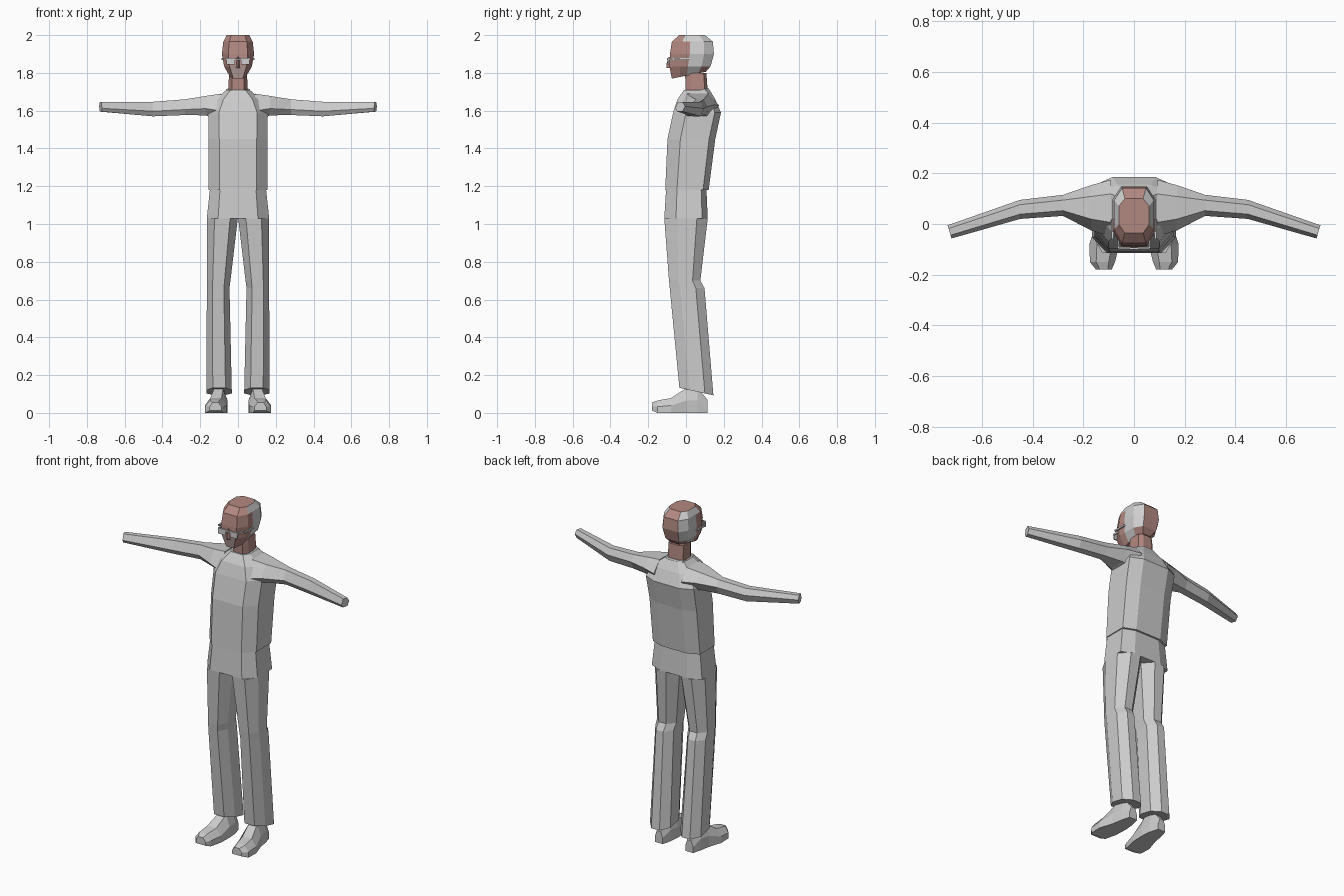
import bpy
import bmesh
from mathutils import Vector

if "Cube" in bpy.data.objects:
    bpy.data.objects.remove(bpy.data.objects["Cube"], do_unlink=True)


def material(name, red, green, blue):
    mat = bpy.data.materials.new(name)
    mat.use_nodes = True
    color = (red, green, blue, 1)
    mat.diffuse_color = color
    mat.node_tree.nodes["Principled BSDF"].inputs["Base Color"].default_value = color
    return mat


cloth = material("light grey cloth", .6, .6, .6)
skin = material("brown skin", .45, .25, .22)
hair = material("grey hair", .64, .63, .63)
beard = material("greying beard", .48, .36, .34)

# Unit cross-sections, scaled to fit each frame of a loft
BODY = [(.18, 0), (.82, 0), (1, .27), (1, .87), (.77, 1), (.23, 1), (0, .87), (0, .27)]
LEG = [(.25, 0), (.75, 0), (1, .3), (1, .75), (.7, 1), (.3, 1), (0, .75), (0, .3)]
ARM = [(0, .35), (.25, 1), (.75, 1), (1, .55), (.75, 0), (.2, 0)]
SHOE = [(0, 0), (1, 0), (1, .5), (.75, 1), (.25, 1), (0, .5)]
HEAD = [(.2, 0), (.8, 0), (1, .25), (1, .45), (1, .78), (.8, 1),
        (.2, 1), (0, .78), (0, .45), (0, .25)]

PLACE = {
    "x": lambda t, a, b, shear: Vector((t + shear * a, a, b)),
    "y": lambda t, a, b, shear: Vector((a, t + shear * b, b)),
    "z": lambda t, a, b, shear: Vector((a, b, t + shear * b)),
}


def loft(name, section, axis, frames, mats, side=1, rule=None):
    """Skin a section through frames of (position, a min, a max, b min, b max, shear)."""
    bm = bmesh.new()
    rings = []
    for t, a0, a1, b0, b1, *rest in frames:
        shear = rest[0] if rest else 0
        ring = []
        for u, v in section:
            co = PLACE[axis](t, a0 + u * (a1 - a0), b0 + v * (b1 - b0), shear)
            co.x *= side
            ring.append(bm.verts.new(co))
        rings.append(ring)
    count = len(section)
    for low, high in zip(rings, rings[1:]):
        for i in range(count):
            j = (i + 1) % count
            bm.faces.new((low[i], low[j], high[j], high[i]))
    bm.faces.new(rings[0])
    bm.faces.new(rings[-1])
    bmesh.ops.recalc_face_normals(bm, faces=bm.faces)
    if rule:
        for face in bm.faces:
            face.material_index = rule(face.normal, face.calc_center_median())
    mesh = bpy.data.meshes.new(name)
    bm.to_mesh(mesh)
    bm.free()
    for mat in mats:
        mesh.materials.append(mat)
    obj = bpy.data.objects.new(name, mesh)
    bpy.context.collection.objects.link(obj)
    return obj


def box(name, x0, x1, y0, y1, z0, z1, mat, side=1):
    square = [(0, 0), (1, 0), (1, 1), (0, 1)]
    return loft(name, square, "z", [(z, x0, x1, y0, y1) for z in (z0, z1)], [mat], side)


def upright(*rows):
    """Frames that are symmetric about the middle, from a half width."""
    return [(z, -w, w, front, back, *rest) for z, w, front, back, *rest in rows]


# Sweater and collar
loft("sweater", BODY, "z", upright(
    (1.18, .155, -.11, .12),
    (1.45, .155, -.098, .155),
    (1.59, .158, -.068, .185),
    (1.66, .12, -.045, .155),
    (1.71, .062, -.01, .125)), [cloth])
loft("collar", BODY, "z", upright(
    (1.67, .075, -.04, .13, .2),
    (1.695, .06, -.012, .12, .2)), [cloth])

# Trouser seat
loft("trouser_seat", BODY, "z", upright(
    (1.19, .148, -.105, .108),
    (1.03, .165, -.115, .115)), [cloth])

# Neck
loft("neck", BODY, "z", upright(
    (1.66, .052, 0, .118),
    (1.8, .048, -.005, .108)), [skin])


# Head: hair on the rear of both sides, beard on the front of the chin
def head_color(normal, center):
    if abs(normal.x) > .6 and center.y > .005 and center.z > 1.8:
        return 1
    if normal.y < -.6 and center.z < 1.82:
        return 2
    return 0


loft("head", HEAD, "z", upright(
    (1.785, .042, -.075, .105, .2),
    (1.835, .074, -.088, .13),
    (1.9, .085, -.085, .148),
    (1.965, .078, -.075, .142),
    (2, .06, -.035, .1)), [skin, hair, beard], rule=head_color)

# Nose
loft("nose", [(0, 1), (.5, 0), (1, 1)], "z", upright(
    (1.825, .014, -.102, -.08),
    (1.845, .013, -.104, -.08),
    (1.885, .008, -.092, -.08)), [skin])

# Paired parts
for side, word in ((1, "left"), (-1, "right")):
    loft(word + "_arm", ARM, "x", [
        (.09, -.05, .175, 1.55, 1.69),
        (.17, -.025, .153, 1.575, 1.678),
        (.28, .032, .115, 1.577, 1.66),
        (.45, .02, .095, 1.57, 1.647),
        (.737, -.057, -.005, 1.595, 1.645, .3)], [cloth], side)
    loft(word + "_leg", LEG, "z", [
        (1.03, .001, .165, -.115, .115),
        (.7, .04, .165, -.09, .076),
        (.66, .045, .165, -.086, .098),
        (.125, .033, .167, -.035, .145, -.22)], [cloth], side)
    loft(word + "_shoe", SHOE, "y", [
        (.113, .075, .125, 0, .07),
        (.06, .06, .14, 0, .135),
        (0, .055, .15, 0, .13),
        (-.08, .058, .176, 0, .078),
        (-.15, .075, .174, 0, .066),
        (-.18, .088, .15, .012, .055)], [cloth], side)
    # Glasses
    box(word + "_lens", .015, .062, -.098, -.09, 1.845, 1.878, hair, side)
    box(word + "_glasses_temple", .06, .066, -.096, -.05, 1.868, 1.878, hair, side)
    box(word + "_glasses_arm", .08, .088, -.06, .02, 1.868, 1.878, hair, side)

box("glasses_bridge", -.016, .016, -.1, -.092, 1.868, 1.876, hair)
